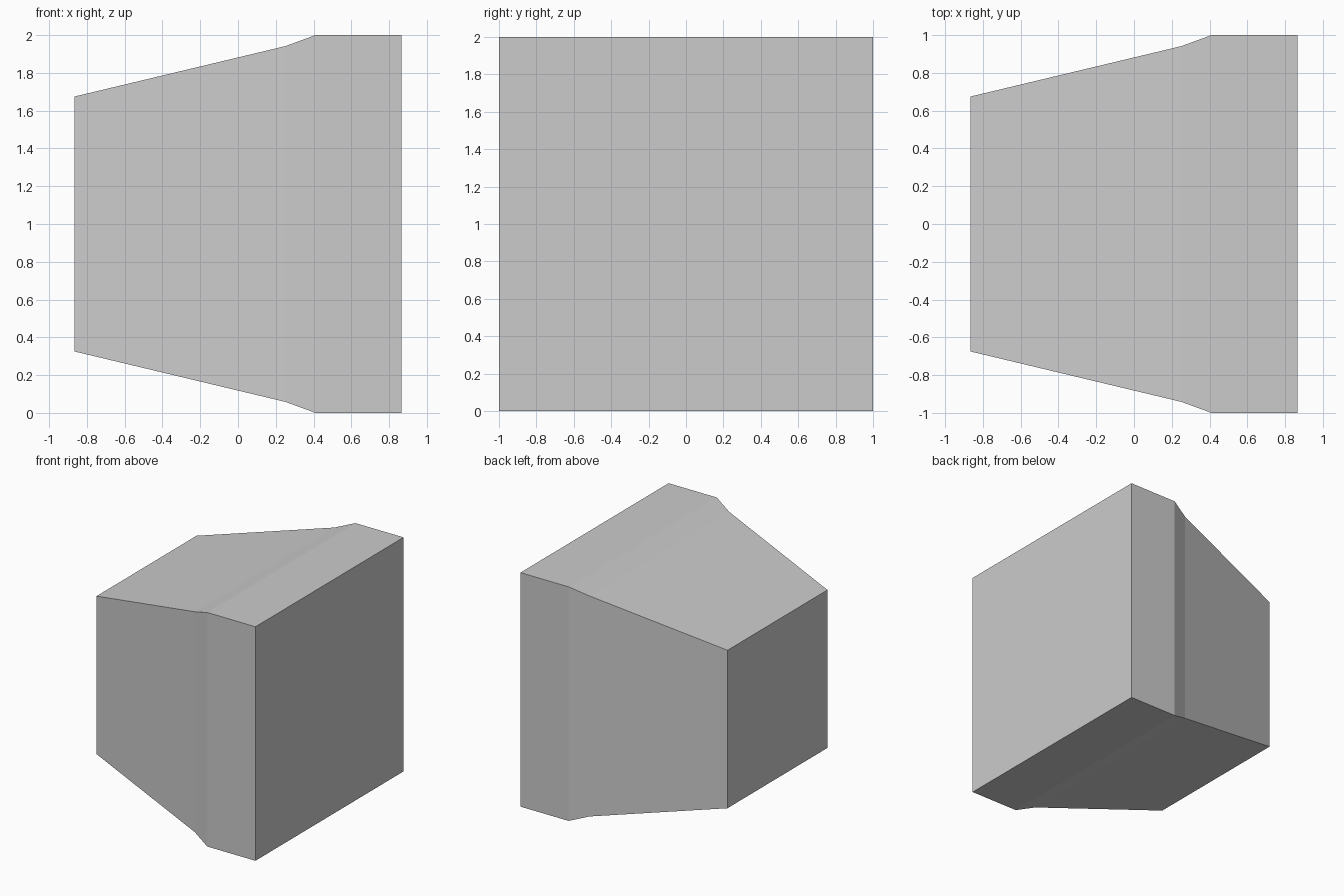
import bpy, bmesh

if "Cube" in bpy.data.objects:
    bpy.data.objects.remove(bpy.data.objects["Cube"])

# Square cross-sections along x: (x position, half size)
SECTIONS = [(-0.865, 0.675), (0.252, 0.942), (0.41, 1.0), (0.865, 1.0)]


def square_loft(name, sections):
    bm = bmesh.new()
    rings = [[bm.verts.new((x, sy * h, 1 + sz * h))
              for sy, sz in ((-1, -1), (1, -1), (1, 1), (-1, 1))]
             for x, h in sections]
    # Side walls between neighbouring sections
    for a, b in zip(rings, rings[1:]):
        for i in range(4):
            j = (i + 1) % 4
            bm.faces.new((a[i], a[j], b[j], b[i]))
    # End caps
    bm.faces.new(rings[0])
    bm.faces.new(rings[-1])
    bmesh.ops.recalc_face_normals(bm, faces=bm.faces)
    mesh = bpy.data.meshes.new(name)
    bm.to_mesh(mesh)
    bm.free()
    obj = bpy.data.objects.new(name, mesh)
    bpy.context.collection.objects.link(obj)
    return obj


# Tapered housing with flared collar and straight rim
square_loft("tapered_housing", SECTIONS)
